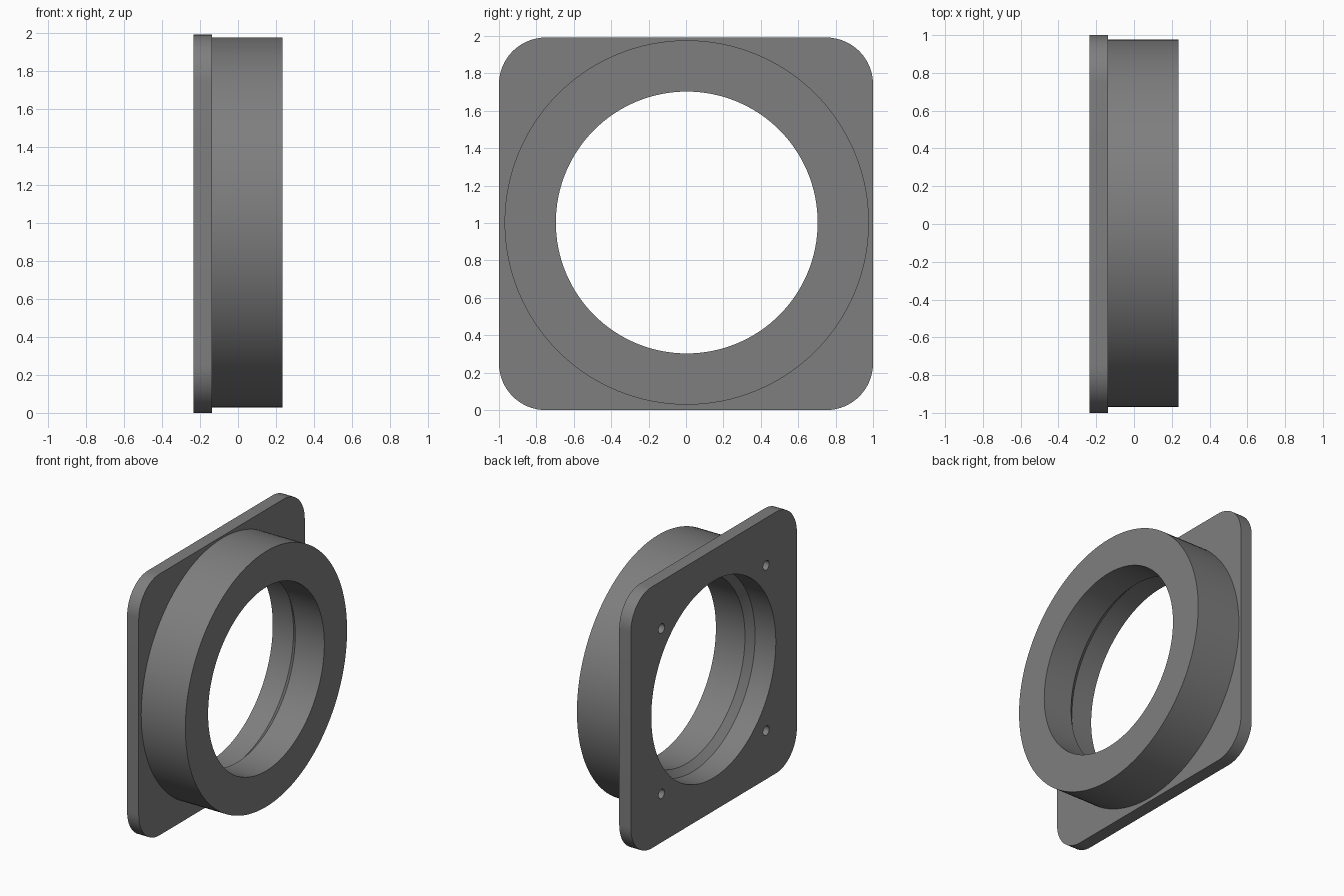
import bpy, bmesh, math

if "Cube" in bpy.data.objects:
    bpy.data.objects.remove(bpy.data.objects["Cube"])

CY, CZ = 0.004, 1.003          # axis of the ring and bore
BACK, STEP, FRONT = -0.235, -0.137, 0.235

grey = bpy.data.materials.new("dark grey metal")
grey.diffuse_color = (0.21, 0.21, 0.21, 1)
grey.use_nodes = True
grey.node_tree.nodes["Principled BSDF"].inputs["Base Color"].default_value = grey.diffuse_color


def skin(name, loops):
    """Closed solid skinned through matching loops of points."""
    bm = bmesh.new()
    rows = [[bm.verts.new(p) for p in loop] for loop in loops]
    n = len(rows[0])
    for a, b in zip(rows, rows[1:]):
        for i in range(n):
            j = (i + 1) % n
            bm.faces.new((a[i], a[j], b[j], b[i]))
    bm.faces.new(rows[0])
    bm.faces.new(rows[-1])
    bmesh.ops.recalc_face_normals(bm, faces=bm.faces)
    mesh = bpy.data.meshes.new(name)
    bm.to_mesh(mesh)
    bm.free()
    ob = bpy.data.objects.new(name, mesh)
    bpy.context.collection.objects.link(ob)
    mesh.materials.append(grey)
    return ob


def turned(name, profile, y, z, n):
    """Solid turned about the x direction from (x, radius) pairs."""
    angles = [2 * math.pi * i / n for i in range(n)]
    return skin(name, [[(x, y + r * math.cos(a), z + r * math.sin(a)) for a in angles]
                       for x, r in profile])


def combine(target, tool, operation):
    """Apply a boolean and discard the tool object."""
    tool.hide_render = True
    mod = target.modifiers.new(operation, 'BOOLEAN')
    mod.operation, mod.solver, mod.object = operation, 'EXACT', tool
    bpy.context.view_layer.objects.active = target
    bpy.ops.object.modifier_apply(modifier=mod.name)
    bpy.data.objects.remove(tool)


# Square mounting plate with rounded corners
R, HY, HZ, ZC, N = 0.25, 1.0, 0.996, 0.996, 16
outline = []
for k, (sy, sz) in enumerate([(1, 1), (-1, 1), (-1, -1), (1, -1)]):
    for i in range(N + 1):
        a = math.pi / 2 * (k + i / N)
        outline.append((sy * (HY - R) + R * math.cos(a),
                        ZC + sz * (HZ - R) + R * math.sin(a)))
flange = skin("flange_body", [[(x, y, z) for y, z in outline] for x in (BACK, STEP)])

# Round collar standing out from the plate
combine(flange, turned("collar", [(-0.18, 0.974), (FRONT, 0.974)], CY, CZ, 128), 'UNION')

# Through bore: wider at the back, with a short cone down to the front diameter
bore = [(-0.3, 0.75), (-0.06, 0.75), (-0.01, 0.70), (0.3, 0.70)]
combine(flange, turned("bore_cutter", bore, CY, CZ, 128), 'DIFFERENCE')

# Four blind screw holes in the back face
for sy in (-1, 1):
    for sz in (-1, 1):
        drill = turned("drill_cutter", [(-0.3, 0.036), (0.0, 0.036)],
                       sy * 0.63, 1.0 + sz * 0.63, 24)
        combine(flange, drill, 'DIFFERENCE')

# Smooth round walls, keep the edges sharp
bpy.ops.object.select_all(action='DESELECT')
flange.select_set(True)
bpy.context.view_layer.objects.active = flange
bpy.ops.object.shade_smooth_by_angle(angle=math.radians(30))
